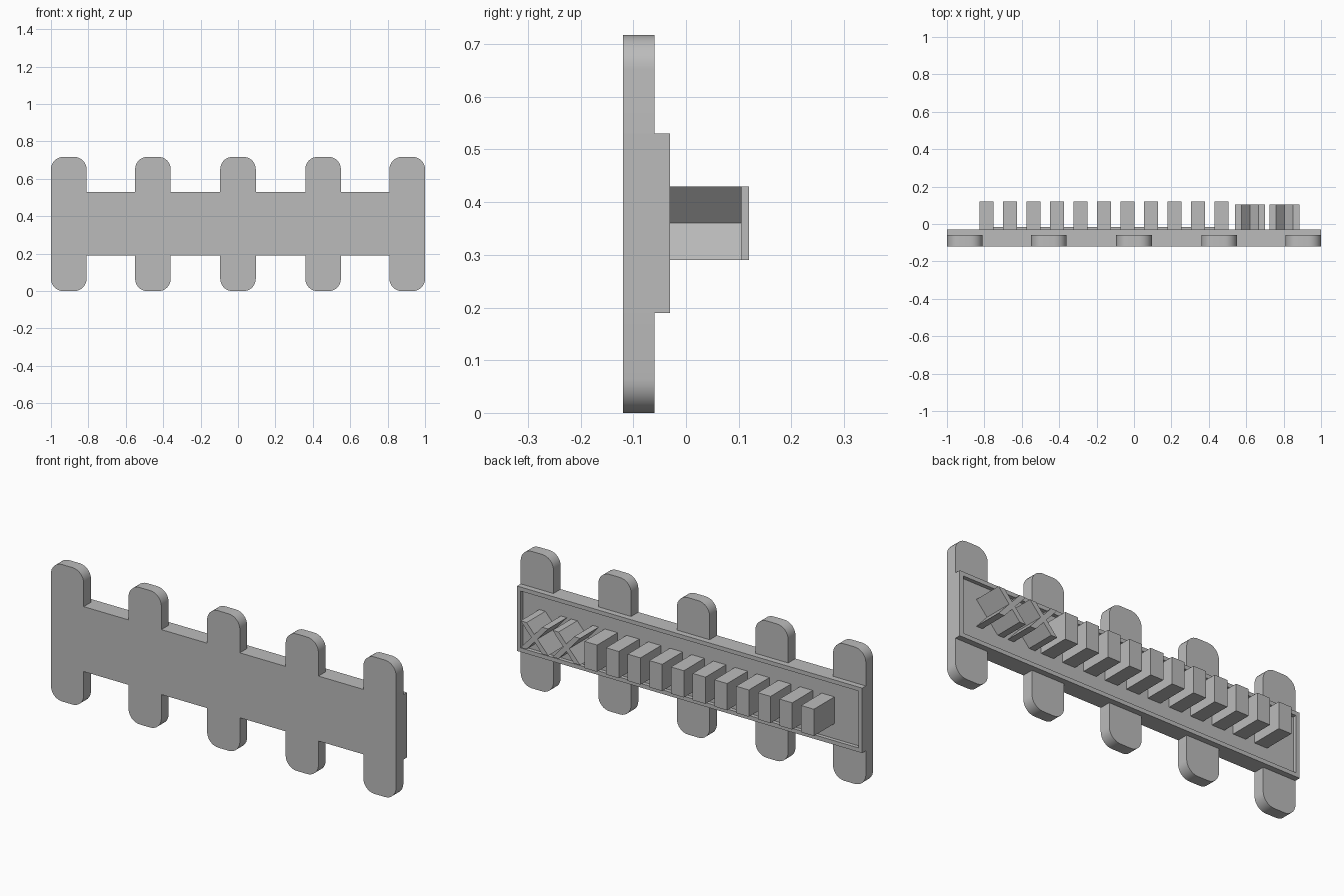
import bpy, bmesh, math
from mathutils import Vector

old = bpy.data.objects.get("Cube")
if old:
    bpy.data.objects.remove(old, do_unlink=True)

grey = bpy.data.materials.new("plain_grey")
grey.use_nodes = True
grey.diffuse_color = (0.5, 0.5, 0.5, 1)
grey.node_tree.nodes["Principled BSDF"].inputs["Base Color"].default_value = (0.5, 0.5, 0.5, 1)

FRONT, BACK, FLOOR = -0.12, -0.03, -0.05
LOW, HIGH = 0.29, 0.43


def finish(name, bm):
    bmesh.ops.recalc_face_normals(bm, faces=bm.faces)
    mesh = bpy.data.meshes.new(name)
    bm.to_mesh(mesh)
    bm.free()
    mesh.materials.append(grey)
    obj = bpy.data.objects.new(name, mesh)
    bpy.context.collection.objects.link(obj)
    return obj


def extrude_outline(bm, points, y0, y1):
    """Solid from an x-z outline, running from y0 to y1."""
    face = bm.faces.new([bm.verts.new((x, y0, z)) for x, z in points])
    out = bmesh.ops.extrude_face_region(bm, geom=[face])
    verts = [g for g in out["geom"] if isinstance(g, bmesh.types.BMVert)]
    bmesh.ops.translate(bm, verts=verts, vec=(0, y1 - y0, 0))


def rectangle(x0, x1, z0, z1):
    return [(x0, z0), (x1, z0), (x1, z1), (x0, z1)]


def slab(name, outline, y0, y1):
    bm = bmesh.new()
    extrude_outline(bm, outline, y0, y1)
    return finish(name, bm)


# Long board with a shallow recess framed by a rim on the back
bm = bmesh.new()
extrude_outline(bm, rectangle(-1, 1, 0.19, 0.53), FRONT, BACK)
bmesh.ops.recalc_face_normals(bm, faces=bm.faces)
back = max(bm.faces, key=lambda f: f.calc_center_median().y)
bmesh.ops.inset_region(bm, faces=[back], thickness=0.03)
out = bmesh.ops.extrude_face_region(bm, geom=[back])
bmesh.ops.translate(bm, vec=(0, FLOOR - BACK, 0),
                    verts=[g for g in out["geom"] if isinstance(g, bmesh.types.BMVert)])
if back.is_valid:
    bmesh.ops.delete(bm, geom=[back], context="FACES_ONLY")
finish("board", bm)

# Upright posts with rounded corners
HALF, TOP, RADIUS, STEPS = 0.095, 0.717, 0.065, 8
for i, cx in enumerate((-0.905, -0.455, 0, 0.455, 0.905)):
    outline = []
    corners = ((1, TOP - RADIUS), (-1, TOP - RADIUS), (-1, RADIUS), (1, RADIUS))
    for quarter, (side, cz) in enumerate(corners):
        for s in range(STEPS + 1):
            a = (quarter + s / STEPS) * math.pi / 2
            outline.append((cx + side * (HALF - RADIUS) + RADIUS * math.cos(a),
                            cz + RADIUS * math.sin(a)))
    post = slab(f"post_{i + 1}", outline, FRONT, -0.06)
    bpy.ops.object.select_all(action="DESELECT")
    bpy.context.view_layer.objects.active = post
    post.select_set(True)
    bpy.ops.object.shade_smooth_by_angle(angle=math.radians(30))

# Row of plain blocks, joined by a low strip
for i in range(11):
    x = -0.825 + i * 0.1256
    slab(f"block_{i + 1}", rectangle(x, x + 0.074, LOW, HIGH), FLOOR, 0.12)
slab("block_strip", rectangle(-0.8, 0.48, 0.34, 0.38), FLOOR, -0.015)

# Crossed bars at the end of the row
WIDTH = 0.035
for i, (x0, x1) in enumerate(((0.54, 0.70), (0.725, 0.885))):
    bm = bmesh.new()
    for a, b in ((x0, x1 - WIDTH), (x1 - WIDTH, x0)):
        extrude_outline(bm, [(a, LOW), (a + WIDTH, LOW), (b + WIDTH, HIGH), (b, HIGH)],
                        FLOOR, 0.105)
    finish(f"cross_{i + 1}", bm)
